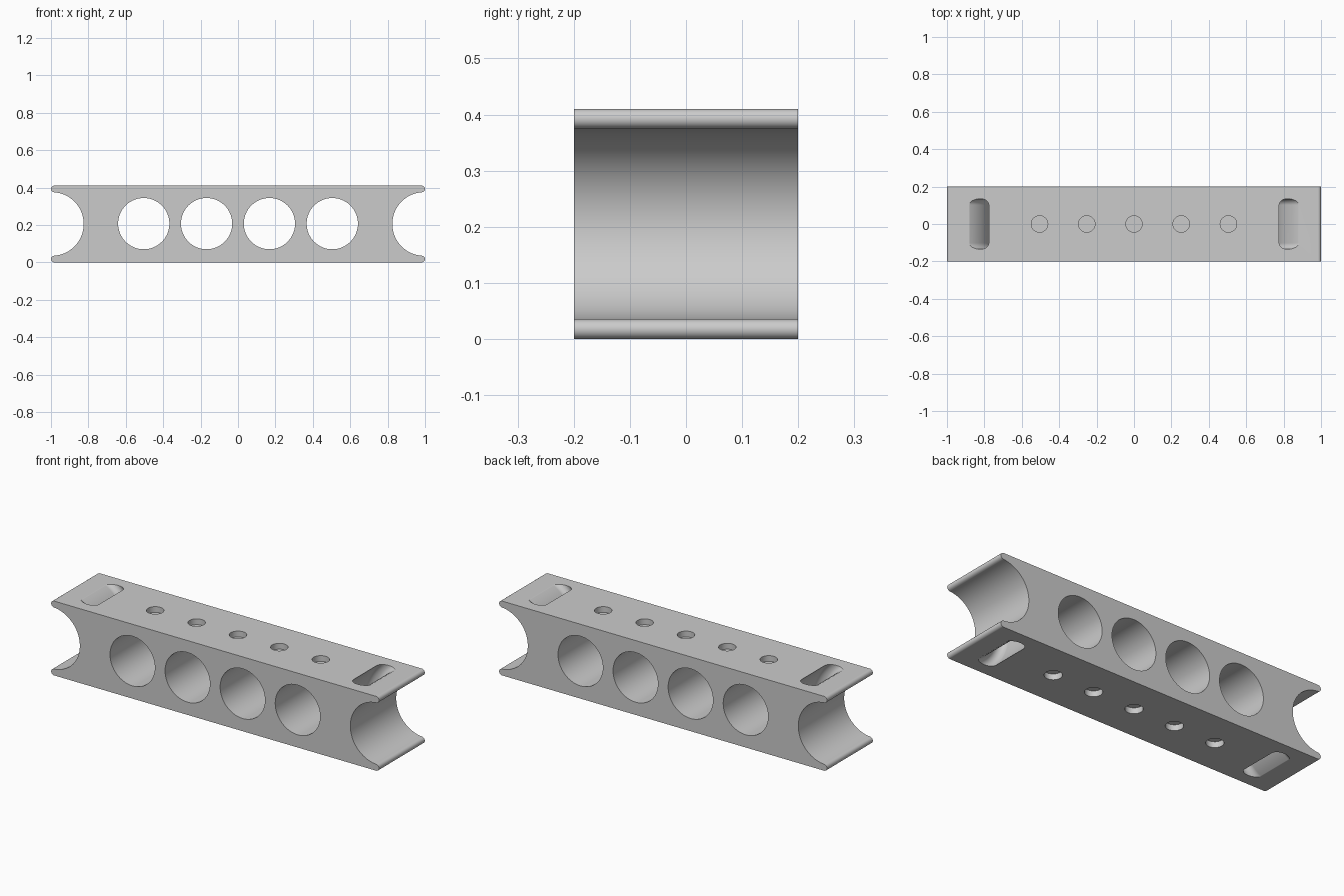
import bpy, bmesh, math
from mathutils import Vector, Matrix

if "Cube" in bpy.data.objects:
    bpy.data.objects.remove(bpy.data.objects["Cube"], do_unlink=True)

HALF_LEN, HALF_WID, HEIGHT = 1.0, 0.2, 0.41
MID = HEIGHT / 2
LIP = 0.0175                  # radius of the rounded lips
SADDLE_X = 0.995              # centre of the end saddles
SADDLE_R = MID - 2 * LIP      # radius of the end saddles

grey = bpy.data.materials.new("plain grey")
grey.use_nodes = True
grey.diffuse_color = (0.6, 0.6, 0.6, 1)
grey.node_tree.nodes["Principled BSDF"].inputs["Base Color"].default_value = (0.6, 0.6, 0.6, 1)


def make_object(name, bm):
    bmesh.ops.recalc_face_normals(bm, faces=bm.faces)
    mesh = bpy.data.meshes.new(name)
    bm.to_mesh(mesh)
    bm.free()
    mesh.materials.append(grey)
    obj = bpy.data.objects.new(name, mesh)
    bpy.context.collection.objects.link(obj)
    return obj


def arc(cx, cz, r, start, end, steps):
    angles = [math.radians(start + (end - start) * i / steps) for i in range(steps + 1)]
    return [(cx + r * math.cos(a), cz + r * math.sin(a)) for a in angles]


def cylinder(name, centre, radius, depth, axis, sides):
    bm = bmesh.new()
    turn = Matrix.Rotation(math.pi / 2, 4, 'X') if axis == 'Y' else Matrix()
    bmesh.ops.create_cone(bm, cap_ends=True, segments=sides, radius1=radius, radius2=radius,
                          depth=depth, matrix=Matrix.Translation(centre) @ turn)
    return make_object(name, bm)


def strap_ring(name, cx, radius, thick, half_width):
    # Stadium section spun around the saddle centre
    r = thick / 2
    flat = half_width - r
    section = arc(radius, flat, r, 0, 180, 12) + arc(radius, -flat, r, 180, 360, 12)
    bm = bmesh.new()
    verts = [bm.verts.new((cx + a, b, MID)) for a, b in section]
    edges = [bm.edges.new((v, verts[i - 1])) for i, v in enumerate(verts)]
    bmesh.ops.spin(bm, geom=verts + edges, cent=(cx, 0, MID), axis=(0, 1, 0),
                   angle=math.tau, steps=96, use_merge=True)
    bmesh.ops.remove_doubles(bm, verts=bm.verts, dist=1e-5)
    return make_object(name, bm)


# Beam: side outline with saddle ends and rounded lips, extruded across the width
lip_x = HALF_LEN - LIP
right_end = (arc(lip_x, LIP, LIP, -90, 80, 12)
             + arc(SADDLE_X, MID, SADDLE_R, 266, 94, 48)
             + arc(lip_x, HEIGHT - LIP, LIP, -80, 90, 12))
outline = right_end + [(-x, z) for x, z in reversed(right_end)]
bm = bmesh.new()
face = bm.faces.new([bm.verts.new((x, -HALF_WID, z)) for x, z in outline])
extruded = bmesh.ops.extrude_face_region(bm, geom=[face])
moved = [g for g in extruded["geom"] if isinstance(g, bmesh.types.BMVert)]
bmesh.ops.translate(bm, verts=moved, vec=Vector((0, 2 * HALF_WID, 0)))
beam = make_object("beam", bm)

cutters = []
# Large holes through the sides
for i in range(4):
    x = (i - 1.5) * 0.336
    cutters.append(cylinder("side_hole_cutter", (x, 0, MID + 0.002), 0.137, 1, 'Y', 64))
# Shallow round recesses in the top and bottom
for i in range(5):
    for z in (0, HEIGHT):
        cutters.append(cylinder("recess_cutter", ((i - 2) * 0.2525, 0, z), 0.044, 0.064, 'Z', 40))
# Curved strap channels behind each saddle
for side in (-1, 1):
    cutters.append(strap_ring("strap_cutter", side * SADDLE_X, 0.267, 0.066, 0.135))

for cutter in cutters:
    cutter.hide_render = True
    mod = beam.modifiers.new("cut", 'BOOLEAN')
    mod.operation, mod.solver, mod.object = 'DIFFERENCE', 'EXACT', cutter

# Bake the cuts and drop the cutters
bpy.context.view_layer.update()
baked = bpy.data.meshes.new_from_object(beam.evaluated_get(bpy.context.evaluated_depsgraph_get()))
beam.modifiers.clear()
beam.data = baked
baked.materials.clear()
baked.materials.append(grey)
for poly in baked.polygons:
    poly.material_index = 0
for cutter in cutters:
    bpy.data.objects.remove(cutter, do_unlink=True)

# Smooth curves, crisp rims
for obj in bpy.context.selected_objects:
    obj.select_set(False)
beam.select_set(True)
bpy.context.view_layer.objects.active = beam
bpy.ops.object.shade_smooth_by_angle(angle=math.radians(30))
weighted = beam.modifiers.new("even shading", 'WEIGHTED_NORMAL')
weighted.keep_sharp = True
